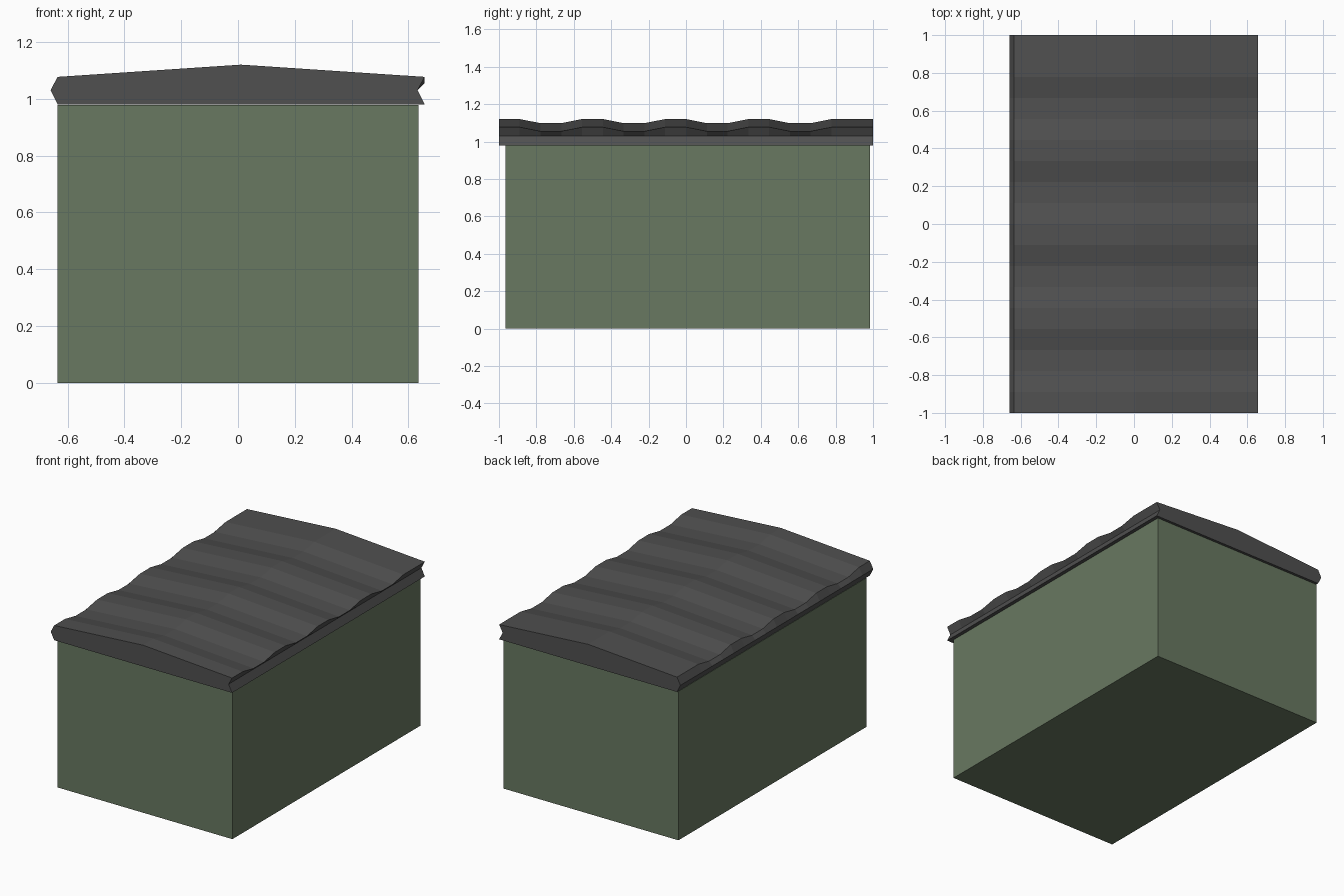
import bpy, bmesh

if "Cube" in bpy.data.objects:
    bpy.data.objects.remove(bpy.data.objects["Cube"])


def material(name, rgb):
    m = bpy.data.materials.new(name)
    m.diffuse_color = (*rgb, 1)
    m.use_nodes = True
    m.node_tree.nodes["Principled BSDF"].inputs["Base Color"].default_value = m.diffuse_color
    return m


def make_object(name, bm, mat):
    bmesh.ops.recalc_face_normals(bm, faces=bm.faces)
    mesh = bpy.data.meshes.new(name)
    bm.to_mesh(mesh)
    bm.free()
    mesh.materials.append(mat)
    obj = bpy.data.objects.new(name, mesh)
    bpy.context.collection.objects.link(obj)
    return obj


green = material("painted_green", (0.14, 0.19, 0.12))
charcoal = material("roof_charcoal", (0.08, 0.08, 0.08))

# Box body
bm = bmesh.new()
bmesh.ops.create_cube(bm, size=1)
bmesh.ops.scale(bm, vec=(1.27, 1.95, 0.978), verts=bm.verts)
bmesh.ops.translate(bm, vec=(0, 0.01, 0.489), verts=bm.verts)
make_object("body", bm, green)

# Corrugated roof slab: pointed tongue on the left edge, matching groove on the right.
# Each profile point is x, z and whether it follows the corrugation.
PROFILE = [(-0.635, 0.98, 0), (-0.66, 1.03, 0), (-0.635, 1.077, 1), (0.01, 1.12, 1),
           (0.657, 1.077, 1), (0.632, 1.03, 0), (0.657, 0.98, 0)]
STEPS = 18
DIP = 0.022

bm = bmesh.new()
rings = []
for i in range(STEPS + 1):
    y = -1 + 2 * i / STEPS
    # Pairs of high and low lines alternate; the last line stays high
    drop = DIP if i % 4 in (2, 3) and i < STEPS - 1 else 0
    rings.append([bm.verts.new((x, y, z - drop * wavy)) for x, z, wavy in PROFILE])
n = len(PROFILE)
for a, b in zip(rings, rings[1:]):
    for j in range(n):
        k = (j + 1) % n
        bm.faces.new((a[j], a[k], b[k], b[j]))
bm.faces.new(rings[0])
bm.faces.new(rings[-1])
make_object("roof", bm, charcoal)
